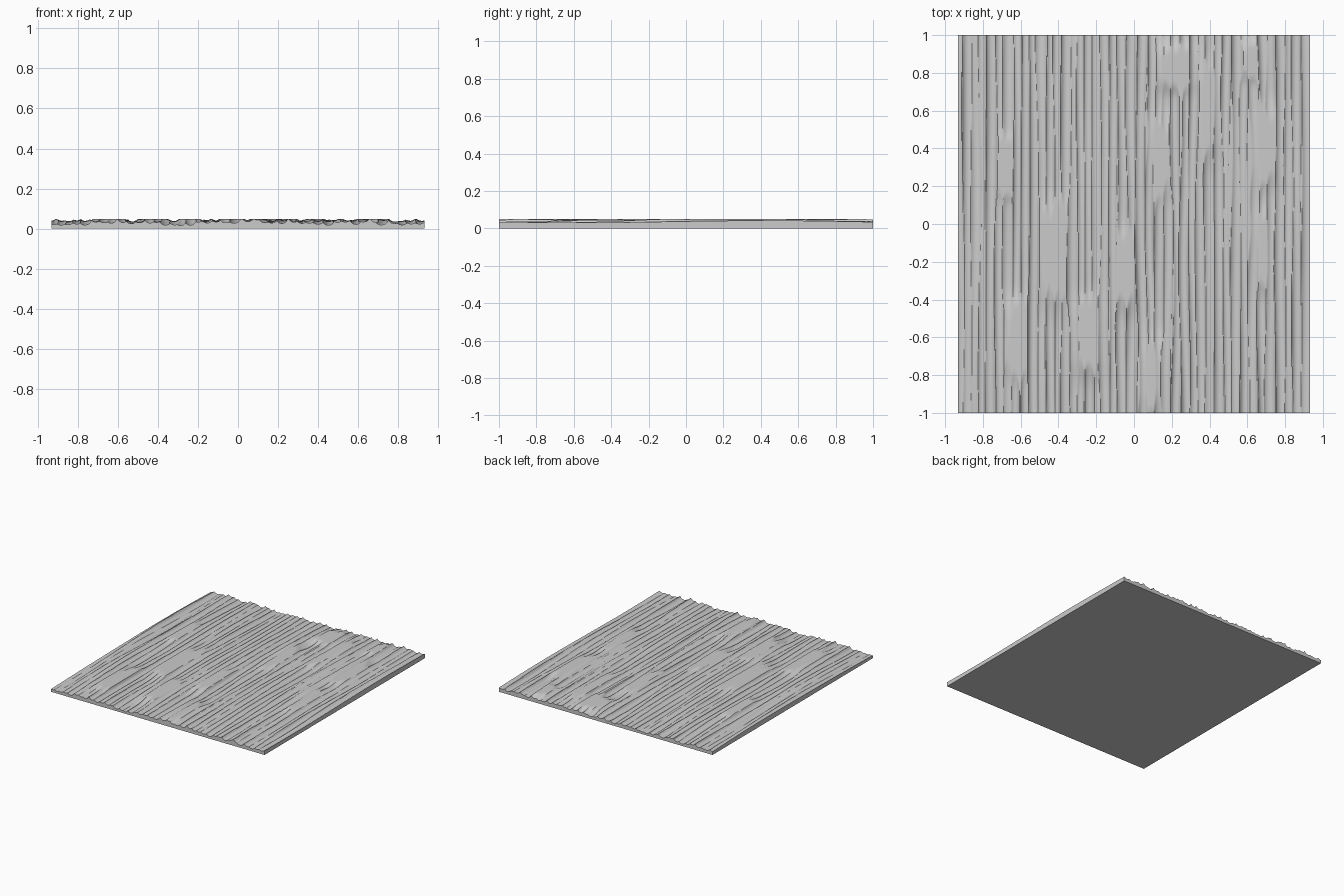
import bpy, bmesh, random
from math import sin, sqrt, pi, exp

if "Cube" in bpy.data.objects:
    bpy.data.objects.remove(bpy.data.objects["Cube"])

random.seed(11)
HX, HY, TOP = 0.932, 1.0, 0.049
NX, NY = 480, 90

# Smooth uncarved patches: x, y, half width, half length
patches = [(-0.43, -0.15, .08, .28), (-0.62, -0.6, .06, .2), (0.71, 0.42, .06, .2),
           (0.22, 0.83, .10, .12), (-0.25, -0.6, .08, .2), (0.40, 0.6, .05, .25),
           (0.68, -0.15, .04, .2), (-0.04, -0.25, .05, .2), (0.14, 0.35, .05, .2),
           (-0.68, 0.3, .04, .15), (0.62, 0.87, .05, .1), (0.1, -0.8, .05, .2)]

# Long round gouges that wander along y
gouges = []
x = -0.925
while x < 0.95:
    gouges.append(dict(x=x, r=random.uniform(.026, .042), d=random.uniform(.013, .023),
                       a=random.uniform(.003, .011), f=random.uniform(1.5, 4),
                       p=random.uniform(0, 2 * pi), q=random.uniform(0, 2 * pi),
                       g=random.uniform(2, 5)))
    x += random.uniform(.036, .054)


def gouge_at(g, y):
    """Centre x, radius and depth of a gouge at y; deepest at the ends."""
    cx = g['x'] + g['a'] * sin(g['f'] * y + g['p'])
    depth = g['d'] * (0.8 + 0.35 * sin(g['g'] * y + g['q'])) + 0.008 * y * y
    for px, py, w, l in patches:
        depth -= 0.03 * exp(-((cx - px) / w) ** 4 - ((y - py) / l) ** 4)
    return cx, g['r'], depth


def height(px, row):
    z = TOP
    for cx, r, depth in row:
        dx = abs(px - cx)
        if depth > 0 and dx < r:
            z = min(z, TOP - depth + r - sqrt(r * r - dx * dx))
    return max(z, 0.012)


# Carved top surface
bm = bmesh.new()
grid = []
for j in range(NY + 1):
    y = -HY + 2 * HY * j / NY
    row = [gouge_at(g, y) for g in gouges]
    xs = [-HX + 2 * HX * i / NX for i in range(NX + 1)]
    grid.append([bm.verts.new((px, y, height(px, row))) for px in xs])
for j in range(NY):
    for i in range(NX):
        bm.faces.new((grid[j][i], grid[j][i + 1], grid[j + 1][i + 1], grid[j + 1][i]))

# Side walls and flat underside
rim = (grid[0][:-1] + [r[-1] for r in grid[:-1]] + grid[-1][:0:-1]
       + [r[0] for r in grid[:0:-1]])
base = [bm.verts.new((v.co.x, v.co.y, 0)) for v in rim]
n = len(rim)
for k in range(n):
    m = (k + 1) % n
    bm.faces.new((rim[k], base[k], base[m], rim[m]))
bm.faces.new(base[::-1])
bmesh.ops.recalc_face_normals(bm, faces=bm.faces)

mesh = bpy.data.meshes.new("carved_panel")
bm.to_mesh(mesh)
bm.free()
panel = bpy.data.objects.new("carved_panel", mesh)
bpy.context.collection.objects.link(panel)
bpy.context.view_layer.objects.active = panel
panel.select_set(True)
bpy.ops.object.shade_smooth_by_angle(angle=0.5)
